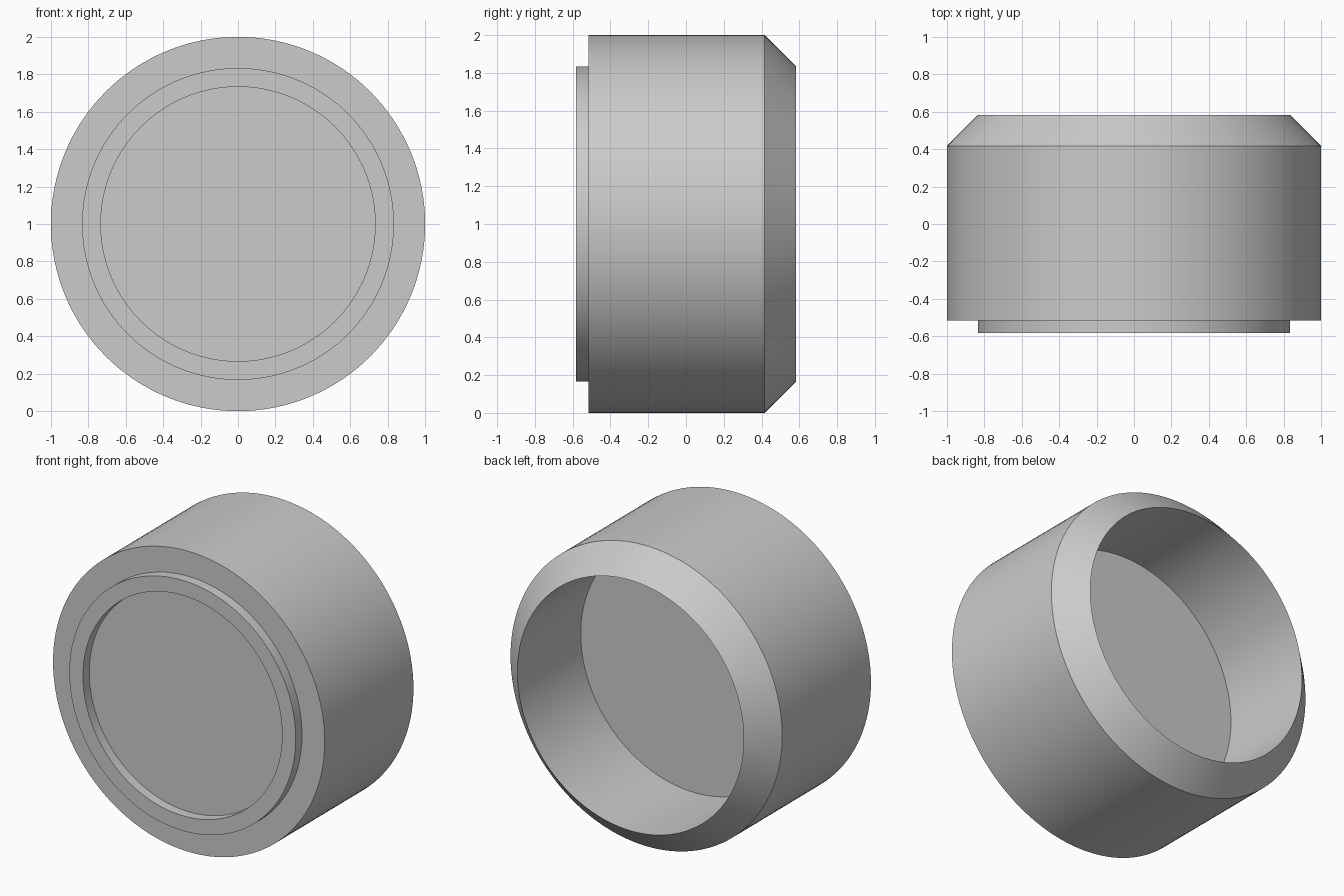
import bpy, bmesh, math
from mathutils import Vector, Matrix

cube = bpy.data.objects.get("Cube")
if cube:
    bpy.data.objects.remove(cube, do_unlink=True)

SEGMENTS = 128
UNIT = 1 / 6          # the outer radius is six units


def make_material(name, color):
    mat = bpy.data.materials.new(name)
    mat.use_nodes = True
    mat.diffuse_color = color
    mat.node_tree.nodes["Principled BSDF"].inputs["Base Color"].default_value = color
    return mat


def lathe(name, profile, mat):
    """Turn a (radius, depth) profile about the y axis."""
    bm = bmesh.new()
    verts = [bm.verts.new((r * UNIT, y * UNIT, 0)) for r, y in profile]
    edges = [bm.edges.new(pair) for pair in zip(verts, verts[1:])]
    bmesh.ops.spin(bm, geom=verts + edges, cent=Vector(), axis=Vector((0, 1, 0)),
                   angle=math.tau, steps=SEGMENTS, use_duplicate=False)
    bmesh.ops.remove_doubles(bm, verts=bm.verts, dist=1e-4)
    bmesh.ops.recalc_face_normals(bm, faces=bm.faces)
    bmesh.ops.transform(bm, matrix=Matrix.Translation((0, 0, 1)), verts=bm.verts)
    mesh = bpy.data.meshes.new(name)
    bm.to_mesh(mesh)
    bm.free()
    mesh.materials.append(mat)
    obj = bpy.data.objects.new(name, mesh)
    bpy.context.collection.objects.link(obj)
    bpy.ops.object.select_all(action="DESELECT")
    obj.select_set(True)
    bpy.context.view_layer.objects.active = obj
    bpy.ops.object.shade_smooth_by_angle(angle=math.radians(30))
    return obj


grey = make_material("plain grey", (0.6, 0.6, 0.6, 1))

# Cap: front recess, raised lip, body, rear chamfer, rear bore and its floor
cap_profile = [(0, -3.1), (4.4, -3.1), (4.4, -3.5), (5, -3.5), (5, -3.1),
               (6, -3.1), (6, 2.5), (5, 3.5), (5, -0.5), (0, -0.5)]
lathe("cap", cap_profile, grey)
